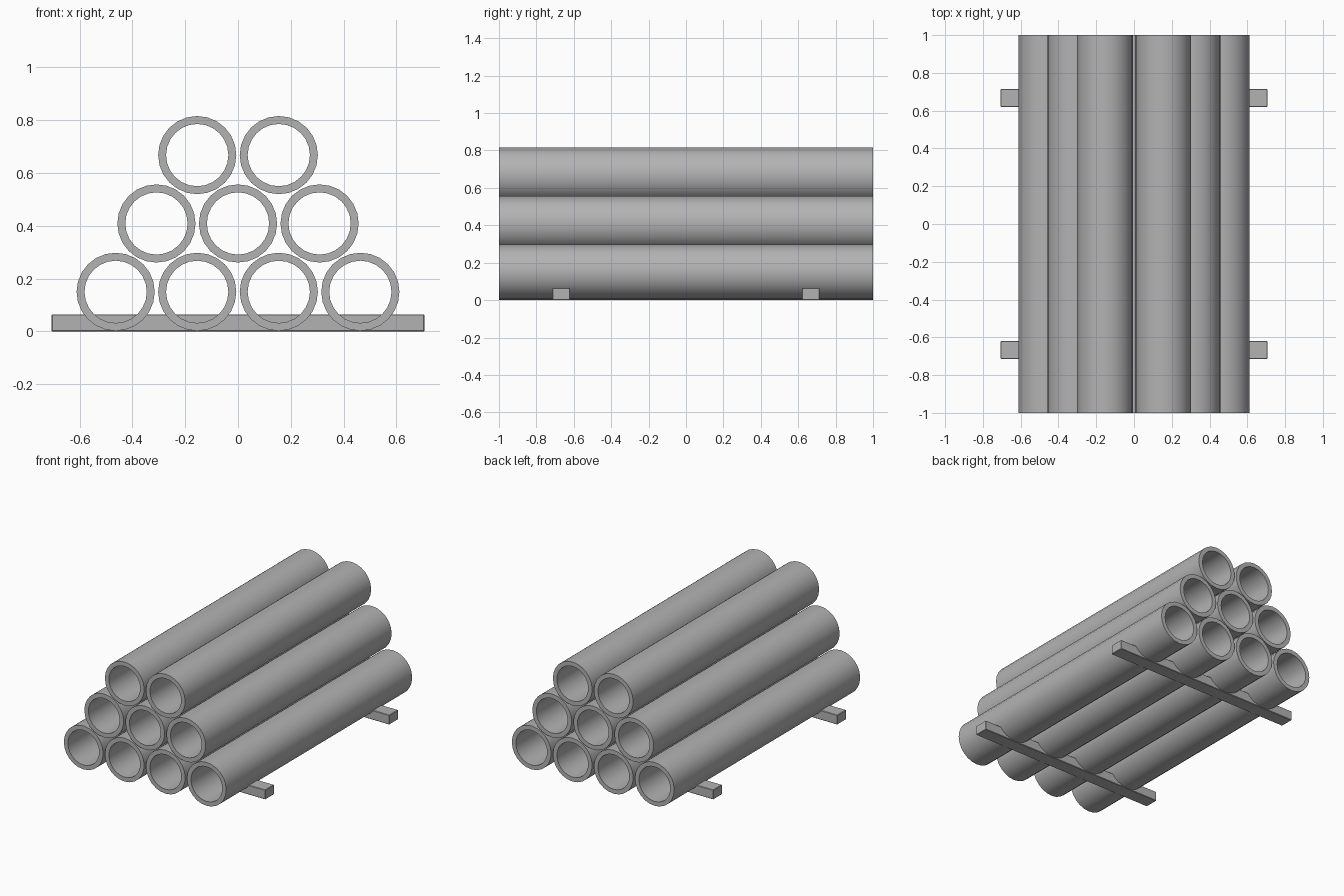
import bpy
import bmesh
import math
from mathutils import Matrix

cube = bpy.data.objects.get("Cube")
if cube:
    bpy.data.objects.remove(cube, do_unlink=True)

SIDES = 24
OUTER, INNER = 0.148, 0.118
SPACING, ROW_RISE, BASE_Z = 0.309, 0.259, 0.15

grey = bpy.data.materials.new("concrete grey")
grey.use_nodes = True
colour = (0.45, 0.45, 0.45, 1)
grey.diffuse_color = colour
grey.node_tree.nodes["Principled BSDF"].inputs["Base Color"].default_value = colour


def add_object(name, bm, location):
    bmesh.ops.recalc_face_normals(bm, faces=bm.faces)
    mesh = bpy.data.meshes.new(name)
    bm.to_mesh(mesh)
    bm.free()
    mesh.materials.append(grey)
    obj = bpy.data.objects.new(name, mesh)
    obj.location = location
    bpy.context.collection.objects.link(obj)
    return obj


def add_pipe(name, x, z):
    """Hollow open pipe lying along y."""
    bm = bmesh.new()
    rings = []
    for radius, y in ((OUTER, -1), (OUTER, 1), (INNER, 1), (INNER, -1)):
        angles = [math.tau * i / SIDES for i in range(SIDES)]
        rings.append([bm.verts.new((radius * math.cos(a), y, radius * math.sin(a)))
                      for a in angles])
    for k, ring in enumerate(rings):
        following = rings[(k + 1) % len(rings)]
        for i in range(SIDES):
            j = (i + 1) % SIDES
            bm.faces.new((ring[i], ring[j], following[j], following[i]))
    obj = add_object(name, bm, (x, 0, z))
    bpy.ops.object.select_all(action='DESELECT')
    obj.select_set(True)
    bpy.context.view_layer.objects.active = obj
    bpy.ops.object.shade_smooth_by_angle(angle=math.radians(35))


# Stacked pipes, each row one shorter than the row below
for row, count in enumerate((4, 3, 2)):
    for i in range(count):
        add_pipe(f"pipe_row{row + 1}_{i + 1}",
                 (i - (count - 1) / 2) * SPACING, BASE_Z + row * ROW_RISE)

# Two support beams under the stack
for name, y in (("front_beam", -0.667), ("back_beam", 0.667)):
    bm = bmesh.new()
    bmesh.ops.create_cube(bm, size=1, matrix=Matrix.Diagonal((1.412, 0.095, 0.065, 1)))
    bmesh.ops.bevel(bm, geom=bm.edges[:], offset=0.003, segments=1, affect='EDGES')
    add_object(name, bm, (0, y, 0.0325))
